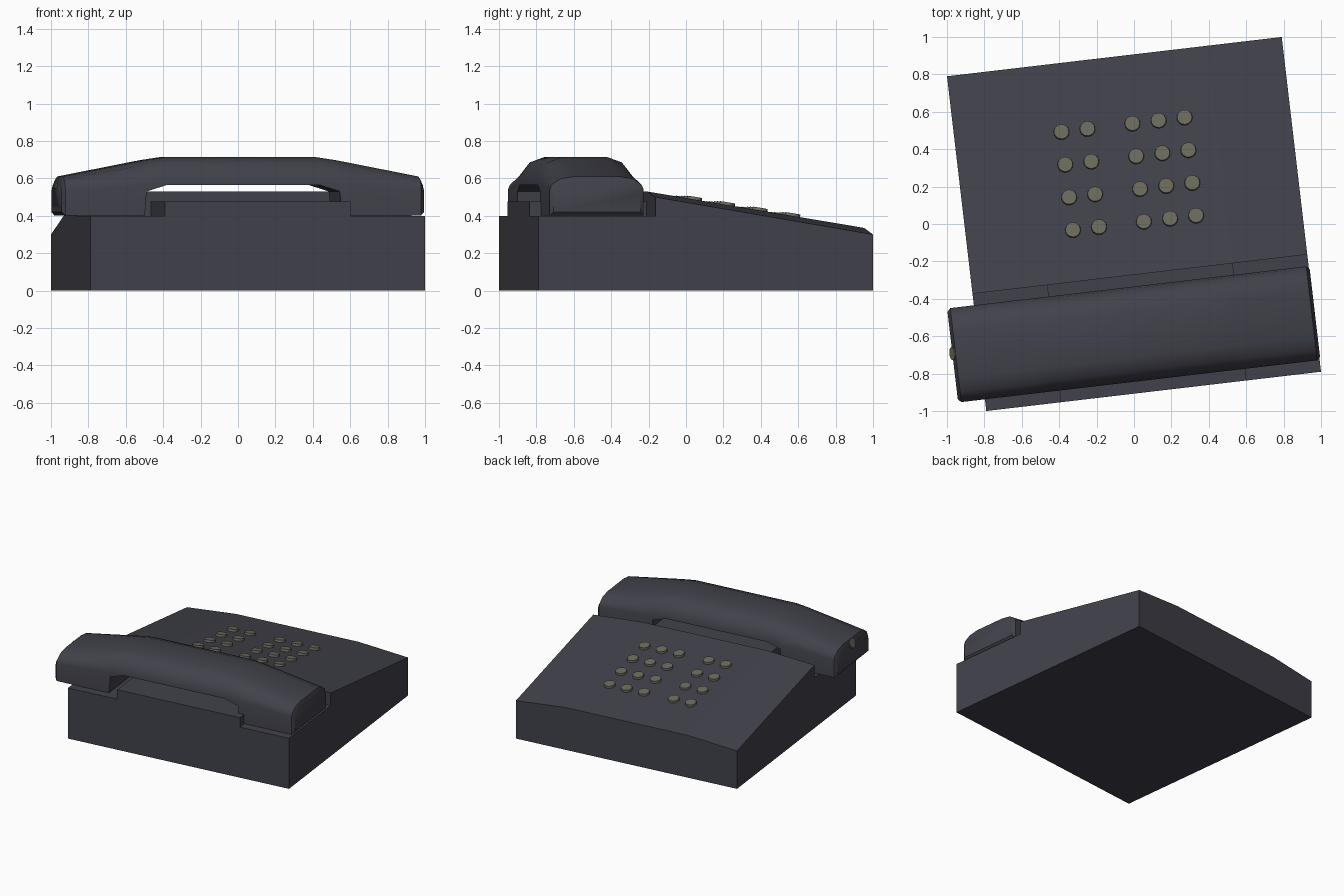
import bpy, bmesh, math
from mathutils import Matrix, Vector

if "Cube" in bpy.data.objects:
    bpy.data.objects.remove(bpy.data.objects["Cube"])

TURN = math.radians(6.69)           # whole phone is turned a little about z
ROT = Matrix.Rotation(TURN, 4, 'Z')


def material(name, rgb):
    m = bpy.data.materials.new(name)
    m.diffuse_color = (*rgb, 1)
    m.use_nodes = True
    m.node_tree.nodes["Principled BSDF"].inputs["Base Color"].default_value = m.diffuse_color
    return m


CHARCOAL = material("charcoal_plastic", (0.053, 0.053, 0.07))
OLIVE = material("olive_grey_keys", (0.145, 0.145, 0.112))


def finish(name, bm, mat, smooth=None):
    bmesh.ops.recalc_face_normals(bm, faces=bm.faces[:])
    bm.transform(ROT)
    me = bpy.data.meshes.new(name)
    bm.to_mesh(me)
    bm.free()
    ob = bpy.data.objects.new(name, me)
    bpy.context.collection.objects.link(ob)
    me.materials.append(mat)
    if smooth:
        bpy.ops.object.select_all(action='DESELECT')
        ob.select_set(True)
        bpy.context.view_layer.objects.active = ob
        bpy.ops.object.shade_smooth_by_angle(angle=math.radians(smooth))
    return ob


def loft(rings):
    """Skin closed rings of equal length and cap both ends."""
    bm = bmesh.new()
    loops = [[bm.verts.new(p) for p in r] for r in rings]
    n = len(loops[0])
    for a, b in zip(loops, loops[1:]):
        for i in range(n):
            j = (i + 1) % n
            bm.faces.new((a[i], a[j], b[j], b[i]))
    bm.faces.new(loops[0])
    bm.faces.new(loops[-1])
    bmesh.ops.remove_doubles(bm, verts=bm.verts[:], dist=1e-4)
    bmesh.ops.dissolve_degenerate(bm, edges=bm.edges[:], dist=1e-4)
    return bm


# Base: stepped side profile, crowned across its width
H, RIDGE = 0.901, -0.27


def base_ring(u, tray, ridge, rear):
    return [(u, -H, 0), (u, -H, tray), (u, RIDGE, tray),
            (u, RIDGE, ridge), (u, H, rear), (u, H, 0)]


base = [base_ring(-H, 0.40, 0.50, 0.30), base_ring(-0.5, 0.40, 0.53, 0.335),
        base_ring(-0.5, 0.475, 0.53, 0.335), base_ring(0.5, 0.475, 0.53, 0.335),
        base_ring(0.5, 0.40, 0.53, 0.335), base_ring(H, 0.40, 0.50, 0.30)]
finish("phone_base", loft(base), CHARCOAL)

# Handset: rounded section swept along its length, cups at both ends
CU, CV = -0.07, -0.585


def handset_ring(u, top, bottom, w, k):
    half = [(w, bottom), (w, top - 0.14 * k), (w - 0.01, top - 0.09 * k),
            (w - 0.055, top - 0.027 * k), (w - 0.13, top)]
    pts = half + [(-v, z) for v, z in reversed(half)]
    return [(CU + u, CV + v, z) for v, z in pts]


stations = [(0.975, 0.575, 0.42, 0.235, 0.4), (0.958, 0.61, 0.402, 0.253, 0.5),
            (0.53, 0.694, 0.402, 0.253, 0.92), (0.52, 0.696, 0.53, 0.253, 0.92),
            (0.41, 0.713, 0.565, 0.253, 1.0)]
rings = [handset_ring(-u, *s) for u, *s in stations]
rings += [handset_ring(u, *s) for u, *s in reversed(stations)]
finish("handset", loft(rings), CHARCOAL, 40)

# Small socket on the left end of the handset
bm = bmesh.new()
bmesh.ops.create_cone(bm, cap_ends=True, segments=12, radius1=0.035, radius2=0.035, depth=0.02,
                      matrix=Matrix.Translation((CU - 0.968, CV + 0.01, 0.575))
                      @ Matrix.Rotation(math.radians(-65), 4, 'Y'))
finish("handset_socket", bm, OLIVE)

# Keypad: five columns in two groups, four rows, following the slope
SLOPE = 0.195 / 1.171
TILT = Matrix.Rotation(-math.atan(SLOPE), 4, 'X')
for r in range(4):
    v = 0.006 + 0.176 * r
    for c, u in enumerate((-0.328, -0.188, 0.054, 0.195, 0.335)):
        z = 0.53 - (v - RIDGE) * SLOPE
        bm = bmesh.new()
        bmesh.ops.create_cone(bm, cap_ends=True, segments=14, radius1=0.044, radius2=0.04, depth=0.03,
                              matrix=Matrix.Translation((u, v, z + 0.002)) @ TILT)
        finish(f"key_{r + 1}_{c + 1}", bm, OLIVE)
